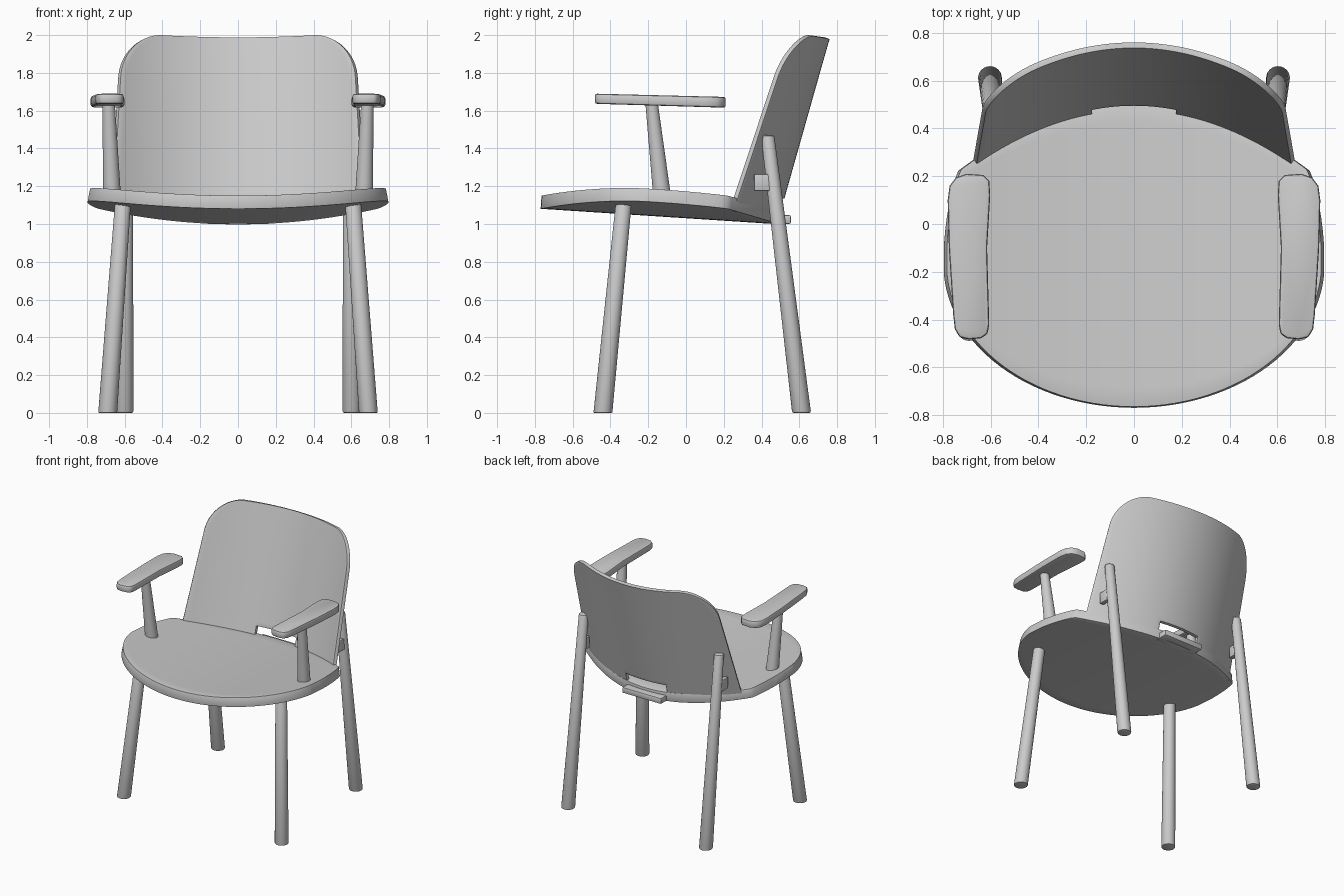
import bpy, bmesh, math
from mathutils import Vector

if "Cube" in bpy.data.objects:
    bpy.data.objects.remove(bpy.data.objects["Cube"], do_unlink=True)

GREY = (0.6, 0.6, 0.6, 1)
mat = bpy.data.materials.new("light grey")
mat.use_nodes = True
mat.diffuse_color = GREY
mat.node_tree.nodes["Principled BSDF"].inputs["Base Color"].default_value = GREY


def make(name, bm):
    mesh = bpy.data.meshes.new(name)
    bm.to_mesh(mesh)
    bm.free()
    obj = bpy.data.objects.new(name, mesh)
    bpy.context.collection.objects.link(obj)
    mesh.materials.append(mat)
    return obj


def activate(obj):
    bpy.ops.object.select_all(action="DESELECT")
    obj.select_set(True)
    bpy.context.view_layer.objects.active = obj


def finish(obj, bevel=0.0, thickness=0.0, cutter=None):
    """Add thickness, cut-out and softened edges, then smooth shading."""
    if thickness:
        m = obj.modifiers.new("thickness", "SOLIDIFY")
        m.thickness, m.offset = thickness, -1
    if cutter:
        m = obj.modifiers.new("cutout", "BOOLEAN")
        m.object, m.operation, m.solver = cutter, "DIFFERENCE", "EXACT"
    if bevel:
        m = obj.modifiers.new("soft edges", "BEVEL")
        m.width, m.segments, m.limit_method = bevel, 2, "ANGLE"
        m.angle_limit = math.radians(45)
    activate(obj)
    for m in list(obj.modifiers):
        bpy.ops.object.modifier_apply(modifier=m.name)
    bpy.ops.object.shade_smooth_by_angle(angle=math.radians(35))
    return obj


def grid(name, point, cols, rows):
    """Sheet of quads from point(u, v) with u in -1..1 and v in 0..1."""
    bm = bmesh.new()
    vs = [[bm.verts.new(point(2 * i / cols - 1, j / rows)) for j in range(rows + 1)]
          for i in range(cols + 1)]
    for i in range(cols):
        for j in range(rows):
            bm.faces.new((vs[i][j], vs[i + 1][j], vs[i + 1][j + 1], vs[i][j + 1]))
    return make(name, bm)


def rod(name, low, high, r_low, r_high, bevel, sides=24):
    """Tapered leaning rod with level ends."""
    bm = bmesh.new()
    rings = []
    for centre, r in ((low, r_low), (high, r_high)):
        rings.append([bm.verts.new(Vector(centre) + Vector((
            r * math.cos(math.tau * k / sides), r * math.sin(math.tau * k / sides), 0)))
            for k in range(sides)])
    for k in range(sides):
        n = (k + 1) % sides
        bm.faces.new((rings[0][k], rings[0][n], rings[1][n], rings[1][k]))
    bm.faces.new(rings[0][::-1])
    bm.faces.new(rings[1])
    return finish(make(name, bm), bevel)


def box(name, centre, size):
    bm = bmesh.new()
    bmesh.ops.create_cube(bm, size=1)
    for v in bm.verts:
        v.co = Vector(c + a * s for c, a, s in zip(centre, v.co, size))
    return make(name, bm)


# Dished seat: elliptical front and sides, back edge follows the backrest
def seat_point(u, v):
    x = 0.783 * math.sin(u * math.pi / 2)
    arc = math.sqrt(1 - (x / 0.785) ** 2)
    front = -0.165 - 0.6 * arc
    back = min(0.505 - 0.53 * x * x, -0.165 + 1.05 * arc)
    y = front + (back - front) * v
    return x, y, 1.15 - 0.065 * (y + 0.76) + 0.12 * x * x


finish(grid("seat", seat_point, 56, 16), 0.008, 0.07)


# Curved, reclined backrest with rounded upper corners
def back_point(u, v):
    z = 1.02 + 0.98 * math.sin(v * math.pi / 2)
    width = 0.66 - 0.055 * (z - 1.05)
    corner = max(0, (z - 1.76) / 0.24)
    width -= 0.2 * (1 - math.sqrt(max(0, 1 - corner ** 2)))
    x = u * width
    y = 0.485 - 0.53 * x * x + 0.28 * (z - 1.1)
    z += 0.12 * x * x * (1 - v) - 0.012 * (1 - u * u) * v
    return x, y, z


cutter = box("opening_cutter", (0, 0.5, 1.095), (0.35, 0.3, 0.08))
cutter.hide_render = True
finish(grid("backrest", back_point, 40, 32), 0.005, 0.025, cutter)
bpy.data.objects.remove(cutter, do_unlink=True)

# Tongue of the seat passing through the backrest opening
finish(box("seat_tongue", (0, 0.5, 1.024), (0.34, 0.11, 0.046)), 0.008)

# Armrest outline for the left side, mirrored for the right
ARM = [(0.63, 0.205), (0.70, 0.21), (0.745, 0.195), (0.772, 0.16), (0.78, 0.1),
       (0.775, -0.1), (0.757, -0.38), (0.75, -0.44), (0.73, -0.475), (0.69, -0.483),
       (0.64, -0.478), (0.613, -0.46), (0.606, -0.42), (0.615, -0.1), (0.602, 0.12),
       (0.606, 0.18)]


def armrest(name, s):
    bm = bmesh.new()
    layers = []
    for base, slope in ((1.622, -0.03), (1.678, -0.025)):
        layers.append([bm.verts.new((s * x, y, base + slope * y)) for x, y in ARM])
    for k in range(len(ARM)):
        n = (k + 1) % len(ARM)
        bm.faces.new((layers[0][k], layers[0][n], layers[1][n], layers[1][k]))
    bm.faces.new(layers[0])
    bm.faces.new(layers[1])
    bmesh.ops.recalc_face_normals(bm, faces=bm.faces)
    finish(make(name, bm), 0.012)


# Paired parts
for side, s in (("left", 1), ("right", -1)):
    armrest(f"armrest_{side}", s)
    rod(f"armrest_post_{side}", (s * 0.667, -0.127, 1.15), (s * 0.685, -0.182, 1.64),
        0.047, 0.033, 0)
    rod(f"front_leg_{side}", (s * 0.69, -0.44, 0), (s * 0.608, -0.328, 1.13),
        0.05, 0.042, 0.005)
    rod(f"rear_leg_{side}", (s * 0.603, 0.612, 0), (s * 0.592, 0.432, 1.47),
        0.05, 0.035, 0.01)
    finish(box(f"leg_bracket_{side}", (s * 0.605, 0.405, 1.22), (0.035, 0.09, 0.09)), 0.006)
